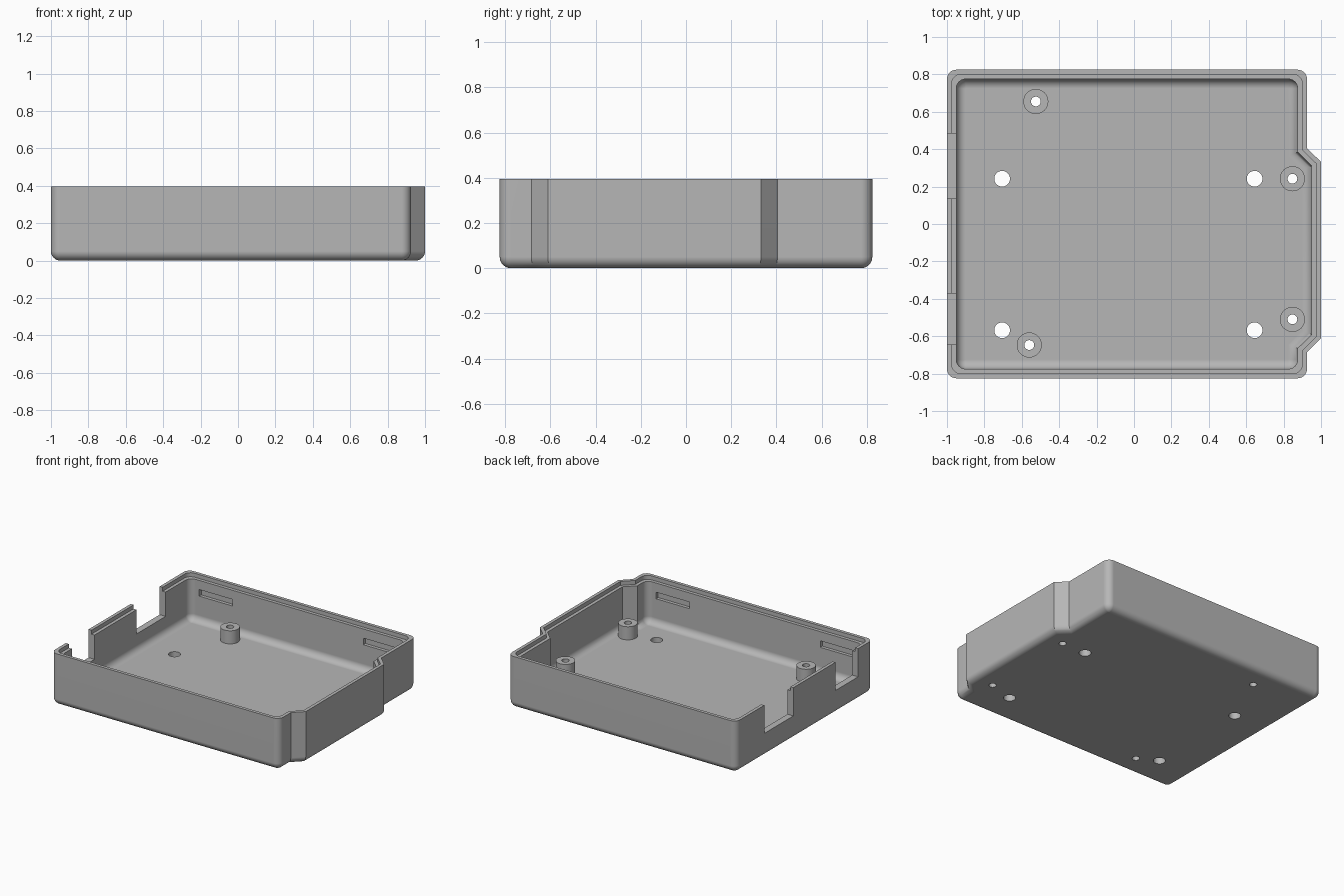
import bpy, bmesh, math
from mathutils import Matrix

if "Cube" in bpy.data.objects:
    bpy.data.objects.remove(bpy.data.objects["Cube"])

H, WALL, SEG = 0.395, 0.05, 6
grey = bpy.data.materials.new("plain_grey")
grey.diffuse_color = (0.47, 0.47, 0.47, 1)
grey.use_nodes = True
grey.node_tree.nodes["Principled BSDF"].inputs["Base Color"].default_value = grey.diffuse_color


def make_object(name, bm):
    bmesh.ops.recalc_face_normals(bm, faces=bm.faces)
    mesh = bpy.data.meshes.new(name)
    bm.to_mesh(mesh)
    bm.free()
    mesh.materials.append(grey)
    ob = bpy.data.objects.new(name, mesh)
    bpy.context.collection.objects.link(ob)
    return ob


def smooth(ob):
    bpy.ops.object.select_all(action='DESELECT')
    ob.select_set(True)
    bpy.context.view_layer.objects.active = ob
    bpy.ops.object.shade_smooth_by_angle(angle=math.radians(30))


def outline(d, r):
    """Plan outline inset by d: rounded rectangle with a chamfered bulge on the right."""
    x0, x1, xb, y = -1 + d, 0.925 - d, 1 - d, 0.825 - d
    k = 0.414 * d
    pts = []

    def corner(cx, cy, start):
        for i in range(SEG + 1):
            a = math.radians(start + 90 * i / SEG)
            pts.append((cx + r * math.cos(a), cy + r * math.sin(a)))

    corner(x0 + r, -y + r, 180)
    corner(x1 - r, -y + r, 270)
    pts += [(x1, -0.685 + k), (xb, -0.612 + k), (xb, 0.332 - k), (x1, 0.405 - k)]
    corner(x1 - r, y - r, 0)
    corner(x0 + r, y - r, 90)
    return pts


def loft(bm, rings, close=False):
    loops = [[bm.verts.new(p) for p in ring] for ring in rings]
    pairs = list(zip(loops, loops[1:])) + ([(loops[-1], loops[0])] if close else [])
    for a, b in pairs:
        for i in range(len(a)):
            j = (i + 1) % len(a)
            bm.faces.new((a[i], a[j], b[j], b[i]))
    if not close:
        bm.faces.new(loops[0])
        bm.faces.new(loops[-1])


# Tray wall section: inset, corner radius, height (outside, stepped rim, inside)
R = 0.05
angles = [math.radians(90 * i / SEG) for i in range(SEG + 1)]
section = [(R * (1 - math.sin(a)), max(R * math.sin(a), 0.001), R * (1 - math.cos(a))) for a in angles]
section += [(0, R, H), (0.025, R, H), (0.025, R, H - 0.03), (WALL, R, H - 0.03)]
section += [(WALL + R * (1 - math.sin(a)), max(R * math.sin(a), 0.001), WALL + R * (1 - math.cos(a)))
            for a in reversed(angles)]
bm = bmesh.new()
loft(bm, [[(x, y, z) for x, y in outline(d, r)] for d, r, z in section])
tray = make_object("tray", bm)

# Cutter: connector notches, latch pockets, floor holes
cut = bmesh.new()


def box(x0, x1, y0, y1, z0, z1):
    m = Matrix.Translation(((x0 + x1) / 2, (y0 + y1) / 2, (z0 + z1) / 2))
    bmesh.ops.create_cube(cut, size=1, matrix=m @ Matrix.Diagonal((x1 - x0, y1 - y0, z1 - z0, 1)))


def drill(x, y, r):
    bmesh.ops.create_cone(cut, cap_ends=True, segments=32, radius1=r, radius2=r, depth=0.4,
                          matrix=Matrix.Translation((x, y, 0)))


box(-1.1, -0.9, 0.135, 0.485, 0.18, 0.6)
box(-1.1, -0.9, -0.645, -0.372, 0.18, 0.6)
for x in (-0.87, 0.515):
    box(x, x + 0.28, 0.7, 0.8, 0.245, 0.295)
    box(x, x + 0.28, -0.8, -0.7, 0.245, 0.295)
for x in (-0.705, 0.645):
    for y in (0.242, -0.568):
        drill(x, y, 0.042)
posts = [(-0.525, 0.655), (-0.56, -0.647), (0.847, 0.242), (0.847, -0.51)]
for x, y in posts:
    drill(x, y, 0.026)
cutter = make_object("cutter", cut)

mod = tray.modifiers.new("cuts", 'BOOLEAN')
mod.object, mod.operation, mod.solver = cutter, 'DIFFERENCE', 'EXACT'
bpy.context.view_layer.objects.active = tray
bpy.ops.object.modifier_apply(modifier="cuts")
bpy.data.objects.remove(cutter)
smooth(tray)
tray.modifiers.new("clean_shading", 'WEIGHTED_NORMAL').keep_sharp = True

# Hollow mounting posts
for n, (px, py) in enumerate(posts):
    bm = bmesh.new()
    rings = []
    for r, z in ((0.067, 0.045), (0.067, 0.15), (0.026, 0.15), (0.026, 0.045)):
        rings.append([(px + r * math.cos(i * math.tau / 32), py + r * math.sin(i * math.tau / 32), z)
                      for i in range(32)])
    loft(bm, rings, close=True)
    smooth(make_object(f"mounting_post_{n + 1}", bm))
